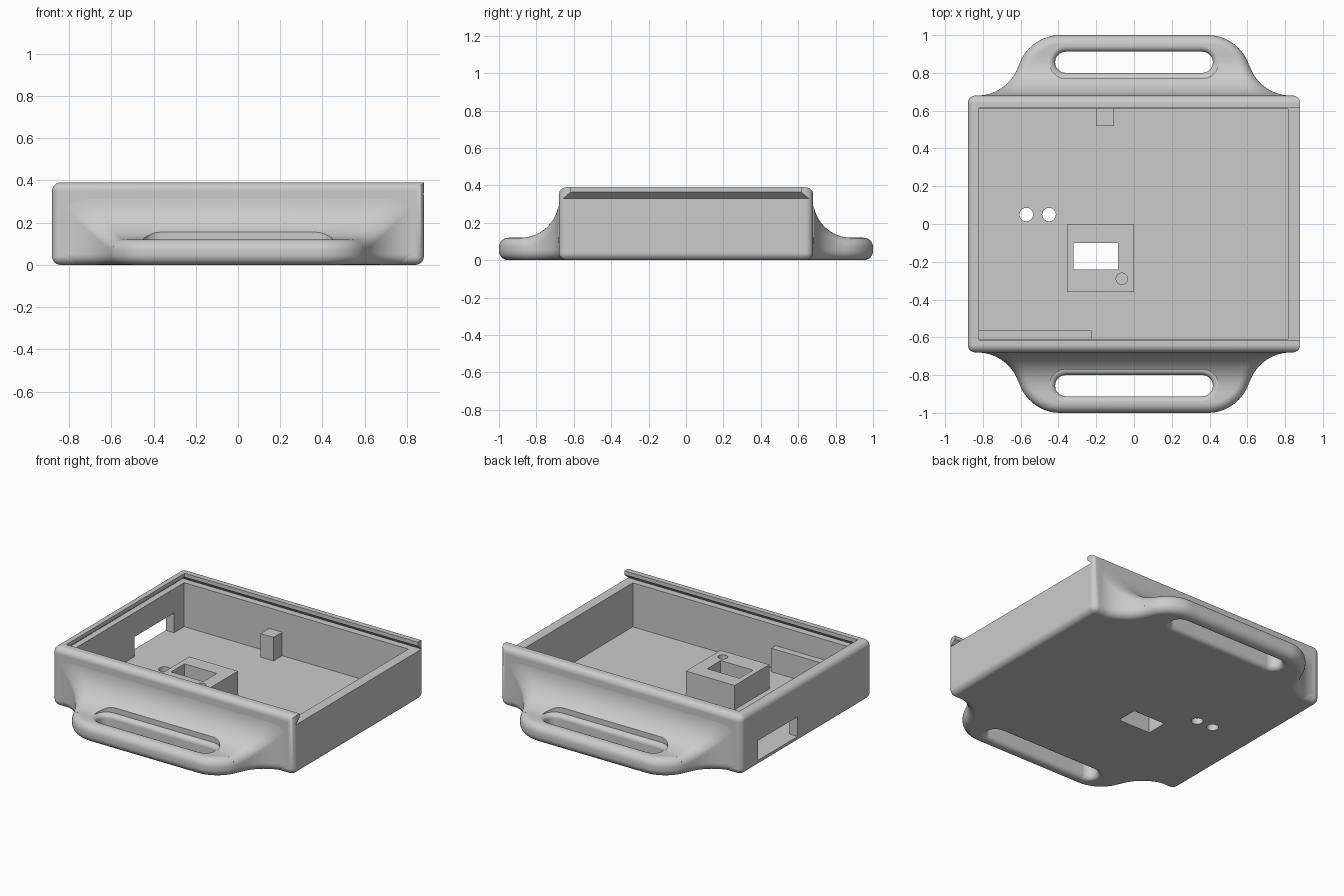
import bpy, bmesh
from math import sin, cos, pi, sqrt, atan2

cube = bpy.data.objects.get("Cube")
if cube:
    bpy.data.objects.remove(cube, do_unlink=True)

grey = bpy.data.materials.new("light grey plastic")
grey.use_nodes = True
grey.diffuse_color = (0.6, 0.6, 0.6, 1)
grey.node_tree.nodes["Principled BSDF"].inputs["Base Color"].default_value = (0.6, 0.6, 0.6, 1)


def add_object(name, bm):
    bmesh.ops.recalc_face_normals(bm, faces=bm.faces)
    mesh = bpy.data.meshes.new(name)
    bm.to_mesh(mesh)
    bm.free()
    mesh.materials.append(grey)
    obj = bpy.data.objects.new(name, mesh)
    bpy.context.collection.objects.link(obj)
    return obj


def stack(name, loops):
    """Skin a solid through closed loops of equal length."""
    bm = bmesh.new()
    rings = [[bm.verts.new(p) for p in loop] for loop in loops]
    n = len(rings[0])
    for a, b in zip(rings, rings[1:]):
        for i in range(n):
            j = (i + 1) % n
            bm.faces.new((a[i], a[j], b[j], b[i]))
    bm.faces.new(rings[0])
    bm.faces.new(rings[-1])
    return add_object(name, bm)


def rect(x0, x1, y0, y1, z):
    return [(x0, y0, z), (x1, y0, z), (x1, y1, z), (x0, y1, z)]


def box(name, x0, x1, y0, y1, z0, z1):
    return stack(name, [rect(x0, x1, y0, y1, z) for z in (z0, z1)])


def cylinder(name, x, y, r, z0, z1, n=32):
    return stack(name, [[(x + r * cos(2 * pi * i / n), y + r * sin(2 * pi * i / n), z)
                         for i in range(n)] for z in (z0, z1)])


def combine(obj, tool, operation="DIFFERENCE"):
    """Apply a boolean and throw the tool away."""
    mod = obj.modifiers.new("boolean", "BOOLEAN")
    mod.operation, mod.object, mod.solver = operation, tool, "EXACT"
    deps = bpy.context.evaluated_depsgraph_get()
    deps.update()
    mesh = bpy.data.meshes.new_from_object(obj.evaluated_get(deps))
    obj.modifiers.clear()
    obj.data = mesh
    bpy.data.objects.remove(tool, do_unlink=True)


def smooth(obj):
    bpy.ops.object.select_all(action="DESELECT")
    obj.select_set(True)
    bpy.context.view_layer.objects.active = obj
    bpy.ops.object.shade_smooth_by_angle(angle=0.6)
    obj.modifiers.new("weighted normals", "WEIGHTED_NORMAL").keep_sharp = True


# Tray body: rounded block, its top edge on the open end left sharp
W, D, H = 0.88, 0.68, 0.39
tray = box("tray_body", -W, W, -D, D, 0, H)
bm = bmesh.new()
bm.from_mesh(tray.data)
rounded = [e for e in bm.edges
           if not all(v.co.x > 0 and v.co.z > 0.1 for v in e.verts)]
bmesh.ops.bevel(bm, geom=rounded, offset=0.04, segments=6, profile=0.5, affect="EDGES")
bmesh.ops.recalc_face_normals(bm, faces=bm.faces)
bm.to_mesh(tray.data)
bm.free()

# Cavity, dovetail lid track open at the left end, and side window
combine(tray, box("cavity", -0.82, 0.815, -0.61, 0.61, 0.04, 0.35))
track = [(-0.86, 0.655, 0.33), (-0.82, 0.615, 0.365), (-0.82, 0.615, 0.45)]
combine(tray, stack("lid_track", [rect(x, 1, -y, y, z) for x, y, z in track]))
combine(tray, box("window", -1, -0.7, 0.095, 0.505, 0.04, 0.17))

# Floor openings
combine(tray, box("floor_port", -0.32, -0.085, -0.24, -0.1, -0.1, 0.1))
for x in (-0.57, -0.45):
    combine(tray, cylinder("floor_hole", x, 0.05, 0.036, -0.1, 0.1))
smooth(tray)

# Fittings standing on the floor
block = box("port_block", -0.355, 0, -0.36, 0, 0.035, 0.2)
combine(block, box("port", -0.32, -0.085, -0.24, -0.1, -0.1, 0.3))
combine(block, cylinder("peg_hole", -0.065, -0.29, 0.03, 0.08, 0.3))
smooth(block)
box("support_post", -0.2, -0.105, 0.52, 0.62, 0.035, 0.195)
box("wall_rib", -0.83, -0.225, -0.62, -0.565, 0.035, 0.195)

# Handle plan: a concave arc flowing into a convex one
R, T, ROUND = 0.23, 0.12, 0.05
CAVE, VEX = (0.83, 0.91), (0.39, 0.77)
TURN = atan2(CAVE[1] - VEX[1], CAVE[0] - VEX[0])


def plan(inset, z, n=14):
    side = []
    for i in range(n):
        a = -pi / 2 - (pi / 2 - TURN) * i / n
        side.append((CAVE[0] + (R + inset) * cos(a), CAVE[1] + (R + inset) * sin(a), z))
    for i in range(n + 1):
        a = TURN + (pi / 2 - TURN) * i / n
        side.append((VEX[0] + (R - inset) * cos(a), VEX[1] + (R - inset) * sin(a), z))
    return side + [(-x, y, z) for x, y, z in reversed(side)]


def root_section(y, n=6):
    """Cross-section of the sweep that rises from the handle to the wall."""
    c, r = 0.885, 0.205
    h = c - 0.56 - sqrt(r * r - (c - y) ** 2)
    if y < 0.84:
        dx = sqrt(max(R * R - (CAVE[1] - y) ** 2, 0))
        w = CAVE[0] - dx
    else:
        dx = sqrt(R * R - (y - VEX[1]) ** 2)
        w = VEX[0] + dx
    rx = min(0.1, ROUND * R / max(dx, 0.01))
    side = [(w, y, 0.055)]
    for i in range(n + 1):
        a = pi / 2 * i / n
        side.append((w - rx * (1 - cos(a)), y, h - ROUND * (1 - sin(a))))
    return side + [(-x, py, z) for x, py, z in reversed(side)]


def slot(grow, z, n=10):
    r = 0.056 + grow
    loop = []
    for s, start in ((1, -pi / 2), (-1, pi / 2)):
        for i in range(n + 1):
            a = start + pi * i / n
            loop.append((s * 0.362 + r * cos(a), 0.856 + r * sin(a), z))
    return loop


# Rounded grip plate
STEPS = 6
curve = [(r_in, z) for r_in, z in
         ((ROUND * (1 - sin(pi / 2 * i / STEPS)), ROUND * (1 - cos(pi / 2 * i / STEPS)))
          for i in range(STEPS + 1))]
levels = curve + [(d, T - z) for d, z in reversed(curve)]
handle = stack("back_handle", [plan(d, z) for d, z in levels])

# Sweep up the wall, then the soft-edged finger slot
ys = [0.6805 + 0.2 * (i / 24) ** 1.6 for i in range(25)]
combine(handle, stack("root", [root_section(y) for y in [ys[0]] + ys[1:]]), "UNION")
E = 0.03
lip = [(E * (1 - cos(a)), E * sin(a)) for a in (pi / 2 * i / 5 for i in range(6))]
flare = [(E, -0.05)] + [(d, E - z) for d, z in reversed(lip)]
flare += [(d, T - E + z) for d, z in lip] + [(E, 0.3)]
combine(handle, stack("finger_slot", [slot(d, z) for d, z in flare]))
smooth(handle)

# Matching handle at the front
front = handle.copy()
front.data = handle.data.copy()
front.name = "front_handle"
front.rotation_euler.z = pi
bpy.context.collection.objects.link(front)
